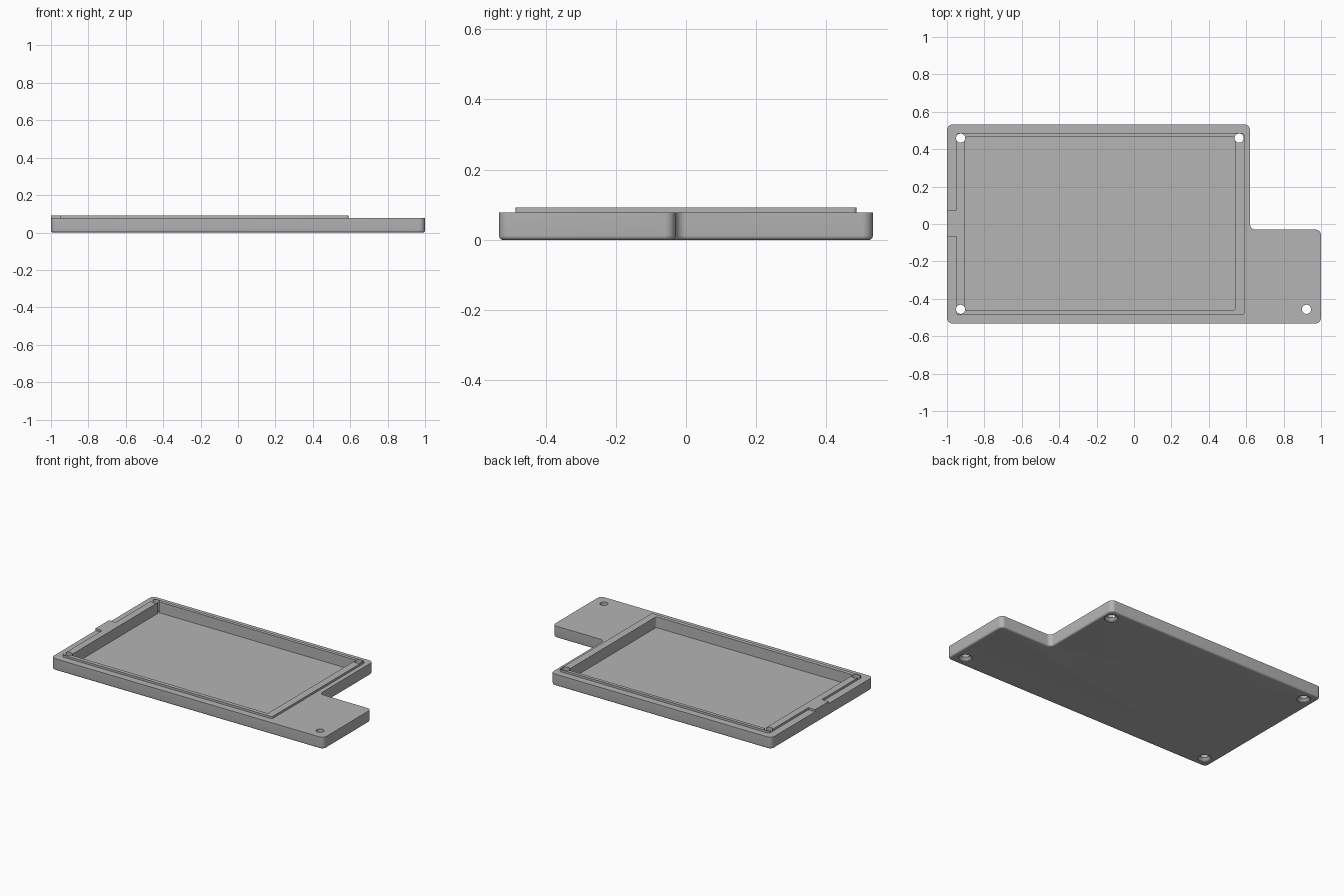
import bpy, bmesh, math
from mathutils import Vector

cube = bpy.data.objects.get("Cube")
if cube:
    bpy.data.objects.remove(cube, do_unlink=True)

grey = bpy.data.materials.new("plain_grey")
grey.use_nodes = True
colour = (0.46, 0.46, 0.46, 1)
grey.diffuse_color = colour
grey.node_tree.nodes["Principled BSDF"].inputs["Base Color"].default_value = colour


def rect(x0, x1, y0, y1):
    return [(x0, y0), (x1, y0), (x1, y1), (x0, y1)]


def outline(corners, radius, inset=0.0, steps=8):
    """Counter-clockwise outline with rounded corners, optionally inset."""
    pts = []
    n = len(corners)
    for i in range(n):
        p = Vector(corners[i])
        d_in = (p - Vector(corners[i - 1])).normalized()
        d_out = (Vector(corners[(i + 1) % n]) - p).normalized()
        turn = 1 if d_in.cross(d_out) > 0 else -1
        n_in = Vector((d_in.y, -d_in.x)) * turn
        n_out = Vector((d_out.y, -d_out.x)) * turn
        centre = p - (n_in + n_out) * radius
        r = radius - inset * turn
        for k in range(steps + 1):
            a = k / steps * math.pi / 2
            pts.append(centre + (n_in * math.cos(a) + n_out * math.sin(a)) * r)
    return pts


def loft(name, layers):
    """Closed solid through a stack of (z, outline) layers."""
    bm = bmesh.new()
    rings = [[bm.verts.new((p.x, p.y, z)) for p in pts] for z, pts in layers]
    for a, b in zip(rings, rings[1:]):
        for i in range(len(a)):
            j = (i + 1) % len(a)
            bm.faces.new((a[i], a[j], b[j], b[i]))
    bm.faces.new(rings[0][::-1])
    bm.faces.new(rings[-1])
    mesh = bpy.data.meshes.new(name)
    bm.to_mesh(mesh)
    bm.free()
    mesh.materials.append(grey)
    obj = bpy.data.objects.new(name, mesh)
    bpy.context.collection.objects.link(obj)
    return obj


def prism(name, corners, radius, z0, z1):
    pts = outline(corners, radius)
    return loft(name, [(z0, pts), (z1, pts)])


def circle(x, y, r, n=32):
    return [Vector((x + r * math.cos(2 * math.pi * i / n),
                    y + r * math.sin(2 * math.pi * i / n))) for i in range(n)]


def combine(target, tool, operation):
    tool.hide_render = True
    mod = target.modifiers.new(operation.lower(), "BOOLEAN")
    mod.operation = operation
    mod.solver = "EXACT"
    mod.object = tool
    bpy.context.view_layer.objects.active = target
    bpy.ops.object.modifier_apply(modifier=mod.name)
    bpy.data.objects.remove(tool, do_unlink=True)


# L-shaped tray body with a rounded bottom edge
TOP, LIP = 0.078, 0.092
shape = [(-1, -.532), (1, -.532), (1, -.03), (.62, -.03), (.62, .532), (-1, .532)]
edge = 0.012
layers = []
for k in range(6):
    a = k / 5 * math.pi / 2
    layers.append((edge * (1 - math.sin(a)), outline(shape, .03, edge * (1 - math.cos(a)))))
layers = layers[::-1]
layers = [(edge * (1 - math.cos(k / 5 * math.pi / 2)),
           outline(shape, .03, edge * (1 - math.sin(k / 5 * math.pi / 2)))) for k in range(6)]
layers.append((TOP, outline(shape, .03)))
body = loft("tray_body", layers)

# Raised lip and the side tab
combine(body, prism("lip", rect(-.95, .59, -.486, .486), .012, .04, LIP), "UNION")
combine(body, prism("side_tab", rect(-1, -.93, -.067, .075), .001, .05, LIP), "UNION")

# Recessed pocket
combine(body, prism("pocket", rect(-.904, .541, -.46, .464), .01, .02, .2), "DIFFERENCE")

# Countersunk screw holes
for x, y in [(-.927, .459), (.562, .459), (-.927, -.456), (.922, -.456)]:
    bore, head = circle(x, y, .0245), circle(x, y, .041)
    hole = loft("screw_hole", [(-.05, head), (.004, head), (.02, bore), (.2, bore)])
    combine(body, hole, "DIFFERENCE")

# Smooth rounded edges, keep the rest sharp
bpy.ops.object.select_all(action="DESELECT")
body.select_set(True)
bpy.context.view_layer.objects.active = body
bpy.ops.object.shade_smooth_by_angle(angle=math.radians(30))
